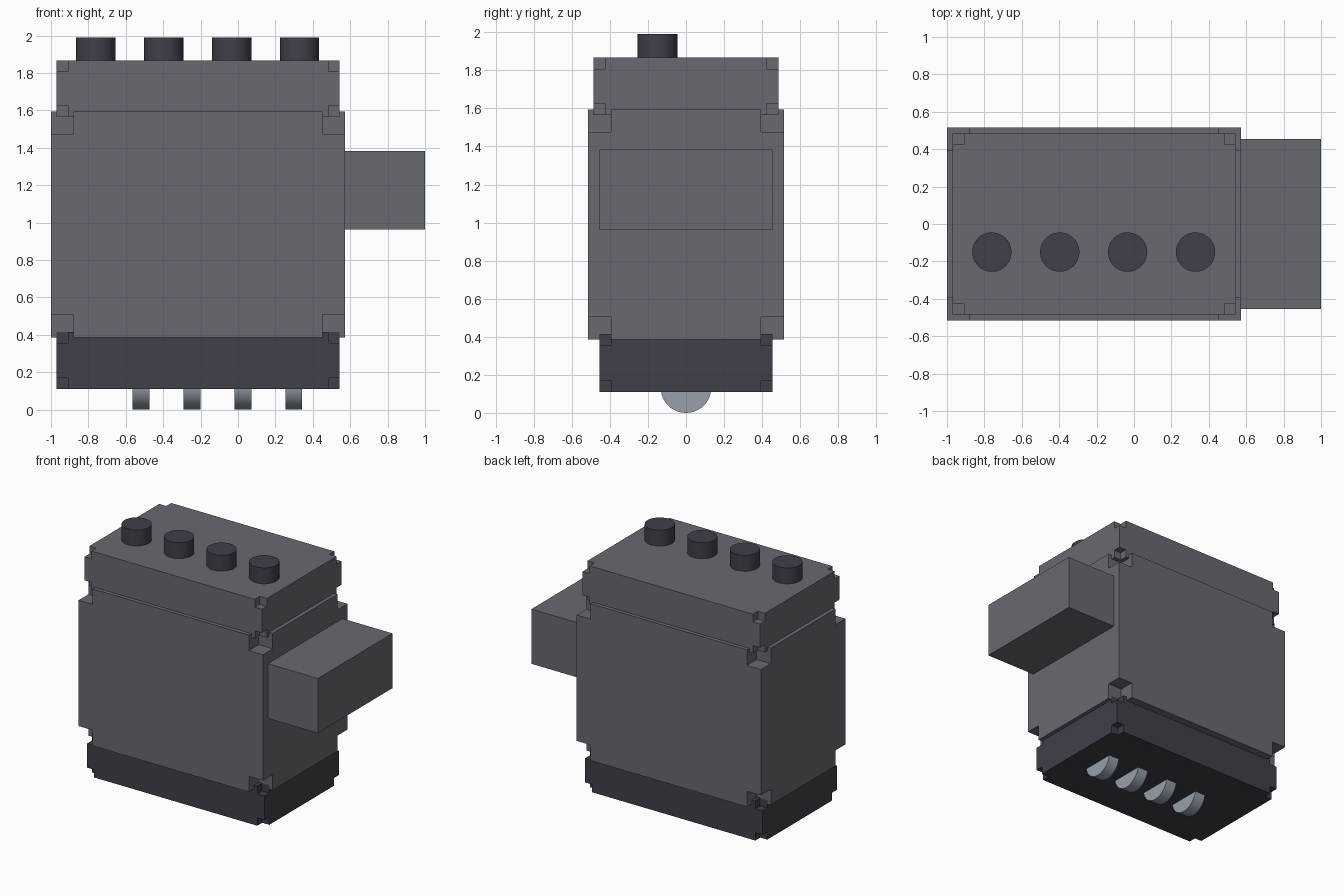
import bpy, bmesh
from math import radians
from itertools import product
from mathutils import Matrix, Vector

cube = bpy.data.objects.get("Cube")
if cube:
    bpy.data.objects.remove(cube, do_unlink=True)


def material(name, rgb):
    m = bpy.data.materials.new(name)
    m.use_nodes = True
    m.diffuse_color = (*rgb, 1)
    m.node_tree.nodes["Principled BSDF"].inputs["Base Color"].default_value = (*rgb, 1)
    return m


GREY = material("mid grey", (0.135, 0.143, 0.165))
DARK = material("dark grey", (0.05, 0.05, 0.068))
STEEL = material("pale steel", (0.31, 0.35, 0.41))


def finish(name, bm, mat, smooth=False):
    bmesh.ops.recalc_face_normals(bm, faces=bm.faces)
    mesh = bpy.data.meshes.new(name)
    bm.to_mesh(mesh)
    bm.free()
    mesh.materials.append(mat)
    ob = bpy.data.objects.new(name, mesh)
    bpy.context.collection.objects.link(ob)
    if smooth:
        bpy.ops.object.select_all(action="DESELECT")
        ob.select_set(True)
        bpy.context.view_layer.objects.active = ob
        bpy.ops.object.shade_smooth_by_angle(angle=radians(35))
    return ob


def box(name, lo, hi, mat):
    bm = bmesh.new()
    lo, hi = Vector(lo), Vector(hi)
    bmesh.ops.create_cube(bm, size=1, matrix=Matrix.Translation((lo + hi) / 2)
                          @ Matrix.Diagonal((*(hi - lo), 1)))
    return finish(name, bm, mat)


def notched_box(name, lo, hi, notch, mat):
    """Box with a small cube missing from each of its eight corners."""
    cuts = [(a, a + notch, b - notch, b) for a, b in zip(lo, hi)]
    cells = {c for c in product(range(3), repeat=3) if 1 in c}
    bm = bmesh.new()
    for cell in cells:
        for axis, side in product(range(3), (0, 1)):
            near = list(cell)
            near[axis] += 2 * side - 1
            if tuple(near) in cells:
                continue
            u, v = (axis + 1) % 3, (axis + 2) % 3
            ring = []
            for du, dv in ((0, 0), (1, 0), (1, 1), (0, 1)):
                p = list(cell)
                p[axis] += side
                p[u] += du
                p[v] += dv
                ring.append(bm.verts.new([cuts[i][p[i]] for i in range(3)]))
            bm.faces.new(ring)
    bmesh.ops.remove_doubles(bm, verts=bm.verts, dist=0.0001)
    bmesh.ops.recalc_face_normals(bm, faces=bm.faces)
    bmesh.ops.dissolve_limit(bm, angle_limit=0.01, verts=bm.verts, edges=bm.edges)
    return finish(name, bm, mat)


def cylinder(name, centre, radius, depth, mat, axis="Z"):
    bm = bmesh.new()
    turn = Matrix.Rotation(radians(90), 4, "Y") if axis == "X" else Matrix()
    bmesh.ops.create_cone(bm, cap_ends=True, segments=48, radius1=radius, radius2=radius,
                          depth=depth, matrix=Matrix.Translation(centre) @ turn)
    return finish(name, bm, mat, smooth=True)


# Stacked housing
notched_box("base", (-0.97, -0.455, 0.11), (0.543, 0.455, 0.415), 0.06, DARK)
notched_box("body", (-1, -0.515, 0.385), (0.573, 0.515, 1.595), 0.12, GREY)
notched_box("lid", (-0.97, -0.485, 1.565), (0.543, 0.485, 1.867), 0.06, GREY)

# Block on the left side
box("side_block", (0.55, -0.455, 0.962), (1, 0.455, 1.384), GREY)

# Knobs on the lid and discs peeking out of the base
for i in range(4):
    cylinder(f"knob_{i + 1}", (-0.76 + 0.363 * i, -0.15, 1.91), 0.105, 0.16, DARK)
    cylinder(f"disc_{i + 1}", (-0.518 + 0.272 * i, 0, 0.133), 0.133, 0.09, STEEL, "X")
